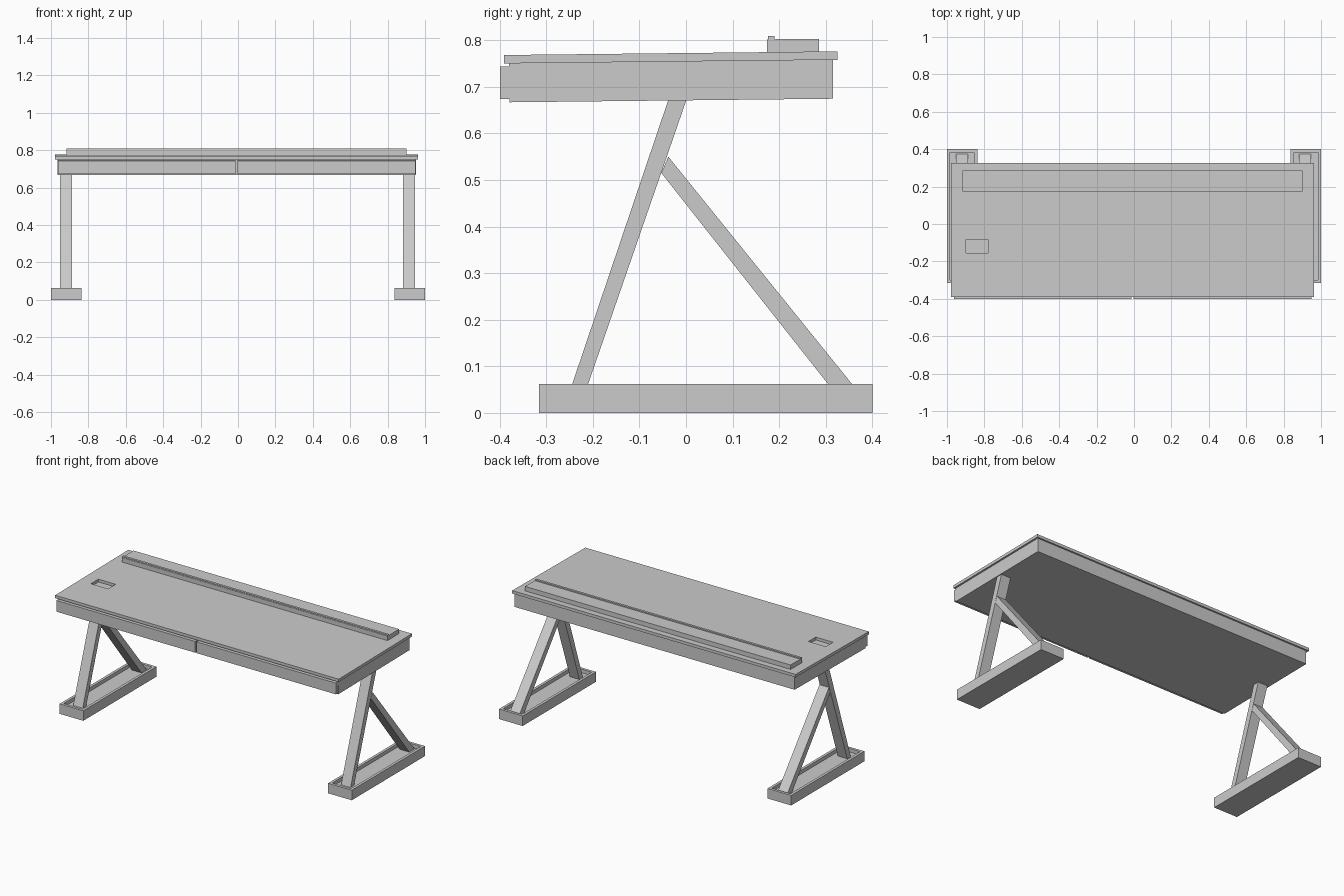
import bpy, bmesh
from mathutils import Matrix, Vector

if "Cube" in bpy.data.objects:
    bpy.data.objects.remove(bpy.data.objects["Cube"])

TILT = 0.011  # the top assembly rises slightly toward the back


def finish(name, bm):
    bmesh.ops.recalc_face_normals(bm, faces=bm.faces)
    me = bpy.data.meshes.new(name)
    bm.to_mesh(me)
    bm.free()
    ob = bpy.data.objects.new(name, me)
    bpy.context.collection.objects.link(ob)
    return ob


def add_box(bm, x, y, z):
    size = Vector((x[1] - x[0], y[1] - y[0], z[1] - z[0]))
    mid = Vector((sum(x), sum(y), sum(z))) / 2
    m = Matrix.Translation(mid) @ Matrix.Diagonal((*size, 1))
    bmesh.ops.create_cube(bm, size=1, matrix=m)


def box(name, x, y, z, tilt=False):
    bm = bmesh.new()
    add_box(bm, x, y, z)
    ob = finish(name, bm)
    if tilt:
        ob.data.transform(Matrix.Translation((0, 0, 0.772))
                          @ Matrix.Rotation(TILT, 4, 'X')
                          @ Matrix.Translation((0, 0, -0.772)))
    return ob


def beam(name, x, profile):
    # side profile in (y, z), extruded along x
    bm = bmesh.new()
    face = bm.faces.new([bm.verts.new((x[0], y, z)) for y, z in profile])
    ext = bmesh.ops.extrude_face_region(bm, geom=[face])
    verts = [v for v in ext["geom"] if isinstance(v, bmesh.types.BMVert)]
    bmesh.ops.translate(bm, vec=(x[1] - x[0], 0, 0), verts=verts)
    return finish(name, bm)


def tray(name, x, y, z, rim, floor):
    # block with a recess in its top
    bm = bmesh.new()
    add_box(bm, x, y, z)
    bm.normal_update()
    top = [f for f in bm.faces if f.normal.z > 0.9]
    bmesh.ops.inset_region(bm, faces=top, thickness=rim)
    ext = bmesh.ops.extrude_face_region(bm, geom=top)
    verts = [v for v in ext["geom"] if isinstance(v, bmesh.types.BMVert)]
    bmesh.ops.translate(bm, vec=(0, 0, floor - z[1]), verts=verts)
    bmesh.ops.delete(bm, geom=[f for f in top if f.is_valid], context='FACES')
    return finish(name, bm)


# feet, slanted legs and braces at both ends
for side, foot_x, leg_x in (("left", (-1.0, -0.838), (-0.952, -0.887)),
                            ("right", (0.838, 1.0), (0.882, 0.947))):
    tray(side + "_foot", foot_x, (-0.316, 0.4), (0, 0.062), 0.024, 0.04)
    beam(side + "_leg", leg_x,
         [(-0.252, 0.039), (-0.218, 0.039), (0.002, 0.675), (-0.037, 0.675)])
    beam(side + "_brace", leg_x,
         [(0.323, 0.039), (0.375, 0.039), (-0.038, 0.55), (-0.053, 0.515)])

# drawer case under the top
box("drawer_case", (-0.965, 0.952), (-0.38, 0.315), (0.671, 0.755), True)

# two drawer fronts
box("left_drawer_front", (-0.963, -0.014), (-0.4, -0.379), (0.678, 0.748), True)
box("right_drawer_front", (-0.004, 0.950), (-0.4, -0.379), (0.678, 0.748), True)

# table top with a rectangular opening, assembled from a grid of cells
xs, ys = (-0.978, -0.898, -0.78, 0.963), (-0.391, -0.155, -0.083, 0.325)
bm = bmesh.new()
grid = [[bm.verts.new((x, y, 0.7725)) for y in ys] for x in xs]
for i in range(3):
    for j in range(3):
        if (i, j) != (1, 1):
            bm.faces.new((grid[i][j], grid[i + 1][j],
                          grid[i + 1][j + 1], grid[i][j + 1]))
ext = bmesh.ops.extrude_face_region(bm, geom=bm.faces[:], use_keep_orig=True)
bmesh.ops.translate(bm, vec=(0, 0, -0.018),
                    verts=[v for v in ext["geom"] if isinstance(v, bmesh.types.BMVert)])
top = finish("table_top", bm)
top.data.transform(Matrix.Translation((0, 0, 0.772)) @ Matrix.Rotation(TILT, 4, 'X')
                   @ Matrix.Translation((0, 0, -0.772)))

# raised shelf with a front lip
box("rear_shelf", (-0.916, 0.902), (0.174, 0.286), (0.772, 0.8), True)
box("shelf_lip", (-0.916, 0.902), (0.176, 0.19), (0.799, 0.807), True)
